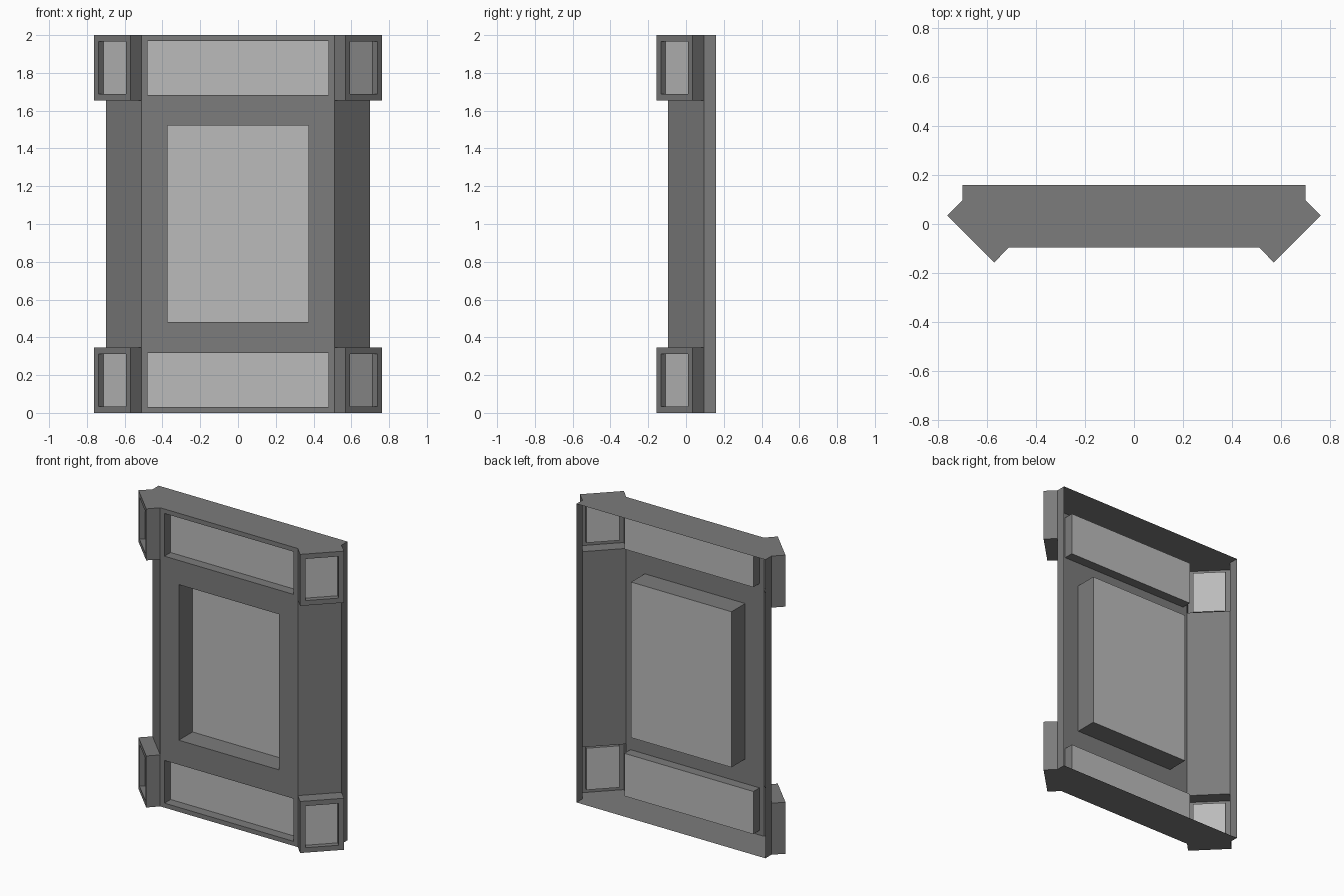
import bpy, bmesh
from mathutils import Vector

if "Cube" in bpy.data.objects:
    bpy.data.objects.remove(bpy.data.objects["Cube"])

H = 2.0            # overall height
BLK = 0.345        # corner block height

# Half outline, front to back (right-hand side)
FRONT = Vector((0.51, -0.095))
NOSE = Vector((0.57, -0.157))
TIP = Vector((0.762, 0.035))
SIDE = Vector((0.70, 0.095))
BACK = Vector((0.70, 0.159))


def material(name, value):
    m = bpy.data.materials.new(name)
    m.diffuse_color = (value, value, value, 1)
    m.use_nodes = True
    m.node_tree.nodes["Principled BSDF"].inputs["Base Color"].default_value = m.diffuse_color
    return m


DARK = material("dark_grey", 0.2)
LIGHT = material("light_grey", 0.5)


def panel(bm, a, b, z0, z1, opening=None):
    """Upright sheet from a to b; opening = (margin, low z, high z, depth)."""
    a, b = Vector(a), Vector(b)
    d = (b - a).normalized()
    inward = Vector((-d.y, d.x))

    def ring(p, q, lo, hi):
        return [bm.verts.new((c.x, c.y, z)) for c, z in
                ((p, lo), (q, lo), (q, hi), (p, hi))]

    outer = ring(a, b, z0, z1)
    if not opening:
        bm.faces.new(outer)
        return
    m, lo, hi, depth = opening
    p, q = a + d * m, b - d * m
    rim = ring(p, q, lo, hi)
    floor = ring(p + inward * depth, q + inward * depth, lo, hi)
    for r, s in ((outer, rim), (rim, floor)):
        for i in range(4):
            j = (i + 1) % 4
            bm.faces.new((r[i], r[j], s[j], s[i]))
    bm.faces.new(floor).material_index = 1


def flat(bm, points, z, up):
    f = bm.faces.new([bm.verts.new((p[0], p[1], z)) for p in points])
    f.normal_update()
    if (f.normal.z > 0) != up:
        f.normal_flip()


def finish(name, bm, mirror=False):
    bmesh.ops.remove_doubles(bm, verts=bm.verts, dist=0.0001)
    me = bpy.data.meshes.new(name)
    bm.to_mesh(me)
    bm.free()
    me.materials.append(DARK)
    me.materials.append(LIGHT)
    ob = bpy.data.objects.new(name, me)
    bpy.context.collection.objects.link(ob)
    if mirror:
        ob.modifiers.new("mirror", 'MIRROR').use_axis[0] = True
    return ob


# Front sheet with a deep centre recess and two shallow end recesses
bm = bmesh.new()
left = (-FRONT.x, FRONT.y)
panel(bm, left, FRONT, 0, BLK, (0.032, 0.03, 0.316, 0.065))
panel(bm, left, FRONT, BLK, H - BLK, (0.138, 0.48, 1.522, 0.145))
panel(bm, left, FRONT, H - BLK, H, (0.032, H - 0.316, H - 0.03, 0.065))
finish("front_panel", bm)

# Angled corner sheets and short side returns
bm = bmesh.new()
panel(bm, FRONT, SIDE, BLK, H - BLK)
panel(bm, SIDE, BACK, 0, H)
finish("side_panels", bm, mirror=True)

# Hollow corner blocks with recessed faces
for name, z0, z1 in (("lower", 0, BLK), ("upper", H - BLK, H)):
    bm = bmesh.new()
    panel(bm, FRONT, NOSE, z0, z1)
    panel(bm, NOSE, TIP, z0, z1, (0.034, z0 + 0.033, z1 - 0.033, 0.035))
    panel(bm, TIP, SIDE, z0, z1)
    lower = name == "lower"
    flat(bm, (FRONT, NOSE, TIP, SIDE), z1 if lower else z0, lower)
    finish(name + "_corner_blocks", bm, mirror=True)

# End caps following the whole outline
half = [FRONT, NOSE, TIP, SIDE, BACK]
outline = half + [Vector((-p.x, p.y)) for p in reversed(half)]
for name, z in (("bottom_cap", 0), ("top_cap", H)):
    bm = bmesh.new()
    flat(bm, outline, z, z > 0)
    finish(name, bm)
